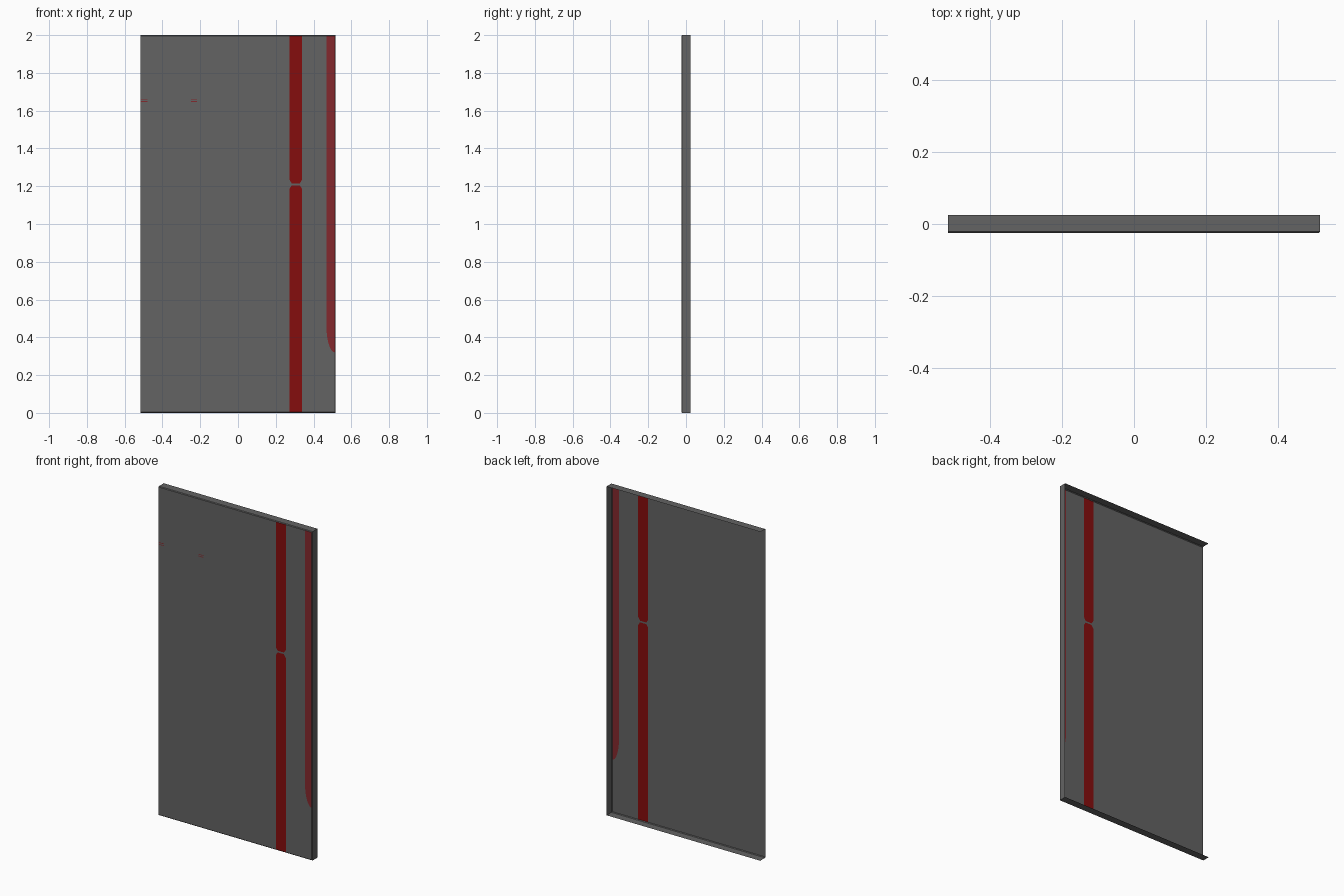
import bpy, math

if "Cube" in bpy.data.objects:
    bpy.data.objects.remove(bpy.data.objects["Cube"])

W, D, H, C = 0.517, 0.025, 2.0, 0.004   # half width, half depth, height, edge chamfer
X1, X2, X3 = 0.2725, 0.339, 0.468       # stripe limits across the panel
R, TOP, BOT = W - C, H - C, C


def material(name, rgb):
    m = bpy.data.materials.new(name)
    m.diffuse_color = (*rgb, 1)
    m.use_nodes = True
    m.node_tree.nodes["Principled BSDF"].inputs["Base Color"].default_value = m.diffuse_color
    return m


grey = material("dark grey", (0.125, 0.125, 0.125))
red = material("deep red", (0.235, 0.004, 0.004))
dull_red = material("dull red", (0.23, 0.022, 0.027))


def sheet(name, polys, mat):
    """Object made of flat polygons given as lists of 3D points."""
    verts, faces = [], []
    for p in polys:
        faces.append(range(len(verts), len(verts) + len(p)))
        verts += p
    me = bpy.data.meshes.new(name)
    me.from_pydata(verts, [], [list(f) for f in faces])
    me.materials.append(mat)
    ob = bpy.data.objects.new(name, me)
    bpy.context.collection.objects.link(ob)
    return ob


def front(pts, y=-D):
    return [(x, y, z) for x, z in pts]


def rect(x0, x1, z0, z1, y=-D):
    return front([(x0, z0), (x1, z0), (x1, z1), (x0, z1)], y)


# Stripe pieces, with cut corners where they meet
MID, GAP, CUT, IN = 1.21, 0.005, 0.024, 0.012
upper = [(X1, TOP), (X1, MID + CUT), (X1 + IN, MID + GAP),
         (X2 - IN, MID + GAP), (X2, MID + CUT), (X2, TOP)]
lower = [(X1, BOT), (X2, BOT), (X2, MID - CUT), (X2 - IN, MID - GAP),
         (X1 + IN, MID - GAP), (X1, MID - CUT)]
gap = [upper[1], lower[5], lower[4], lower[3], lower[2], upper[4], upper[3], upper[2]]
sheet("centre_stripe", [front(upper), front(lower)], red)

# Edge stripe with a curved lower end
curve = [(X3 + (R - X3) * (1 - math.cos(a)), 0.46 - 0.14 * math.sin(a))
         for a in (math.pi / 2 * i / 8 for i in range(9))]
sheet("edge_stripe", [front([(X3, TOP)] + curve + [(R, TOP)])], dull_red)

# Front skin around the stripes
sheet("front_panel", [rect(-W, X1, BOT, TOP), front(gap), rect(X2, X3, BOT, TOP),
                      front([(X3, BOT), (R, BOT)] + curve[::-1])], grey)


# Chamfer and flange along bottom, right and top; the left side stays open
def path(c, y):
    return [(-W, y, c), (W - c, y, c), (W - c, y, H - c), (-W, y, H - c)]


loops = [path(C, -D), path(0, -D + C), path(0, D)]
rim = [[a[i], b[i], b[i + 1], a[i + 1]]
       for a, b in zip(loops, loops[1:]) for i in range(3)]
sheet("rim_flange", rim, grey)

# Tiny marks near the upper left
sheet("small_marks", [rect(x, x + w, z, z + 0.004, -D - 0.0004)
                      for x, w in ((-W, 0.038), (-0.248, 0.032))
                      for z in (1.647, 1.658)], dull_red)
